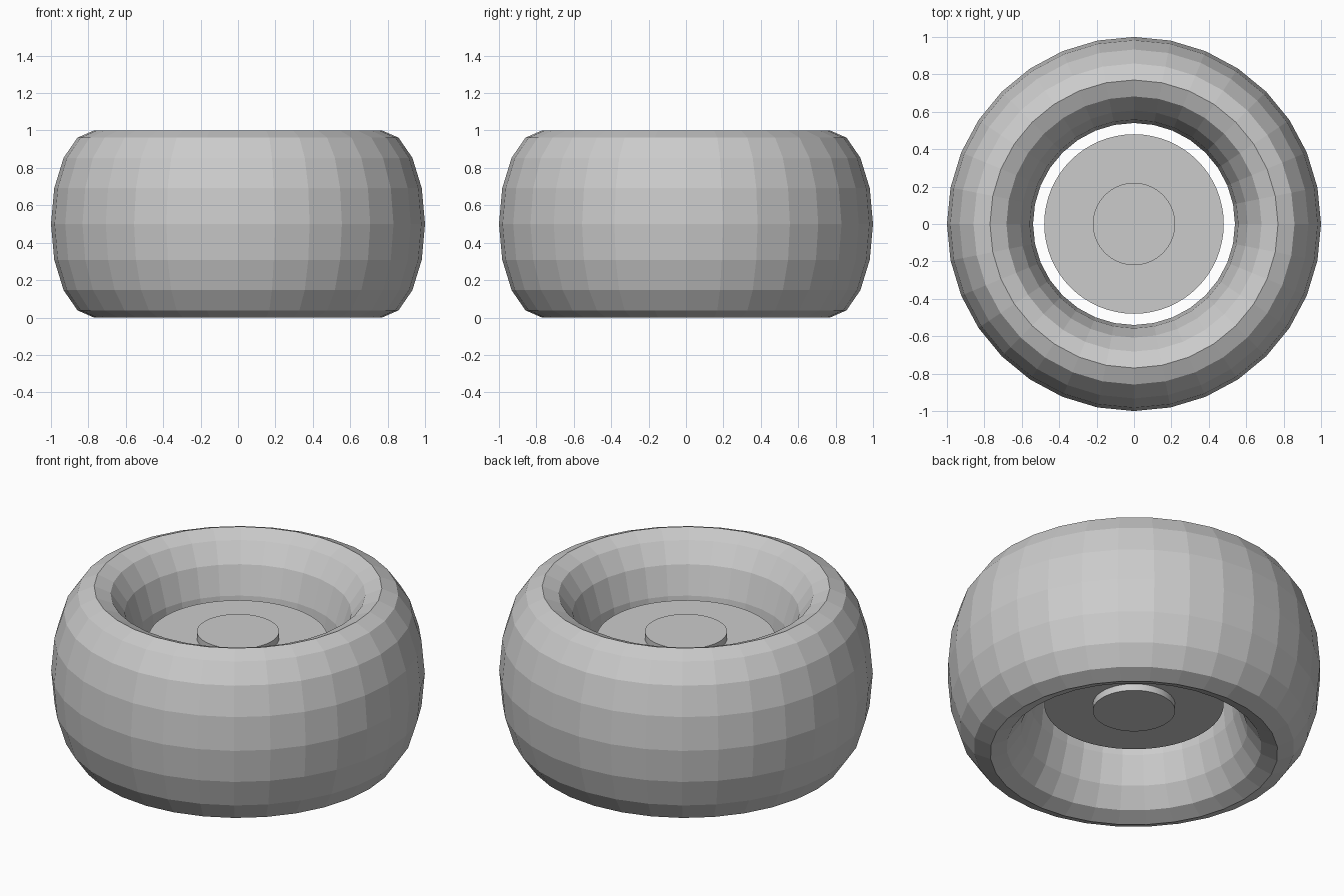
import bpy
import math

cube = bpy.data.objects.get("Cube")
if cube:
    bpy.data.objects.remove(cube, do_unlink=True)

MID = 0.5  # height of the wheel's centre plane

grey = bpy.data.materials.new("light_grey")
grey.use_nodes = True
colour = (0.6, 0.6, 0.6, 1)
grey.diffuse_color = colour
grey.node_tree.nodes["Principled BSDF"].inputs["Base Color"].default_value = colour


def finish(name):
    obj = bpy.context.object
    obj.name = obj.data.name = name
    obj.data.materials.clear()
    obj.data.materials.append(grey)
    return obj


def disc(name, radius, depth):
    bpy.ops.mesh.primitive_cylinder_add(
        vertices=64, radius=radius, depth=depth, location=(0, 0, MID))
    finish(name)
    bpy.ops.object.shade_smooth_by_angle(angle=math.radians(30))


# Tyre: a faceted ring stretched to an oval section
bpy.ops.mesh.primitive_torus_add(
    major_segments=32, minor_segments=16,
    major_radius=0.77, minor_radius=0.23, location=(0, 0, MID))
tyre = finish("tyre")
for v in tyre.data.vertices:
    v.co.z *= MID / 0.23
bpy.ops.object.shade_flat()

# Wheel core and the axle hub showing on both sides
disc("wheel_core", 0.48, 0.4)
disc("axle_hub", 0.22, 0.48)
